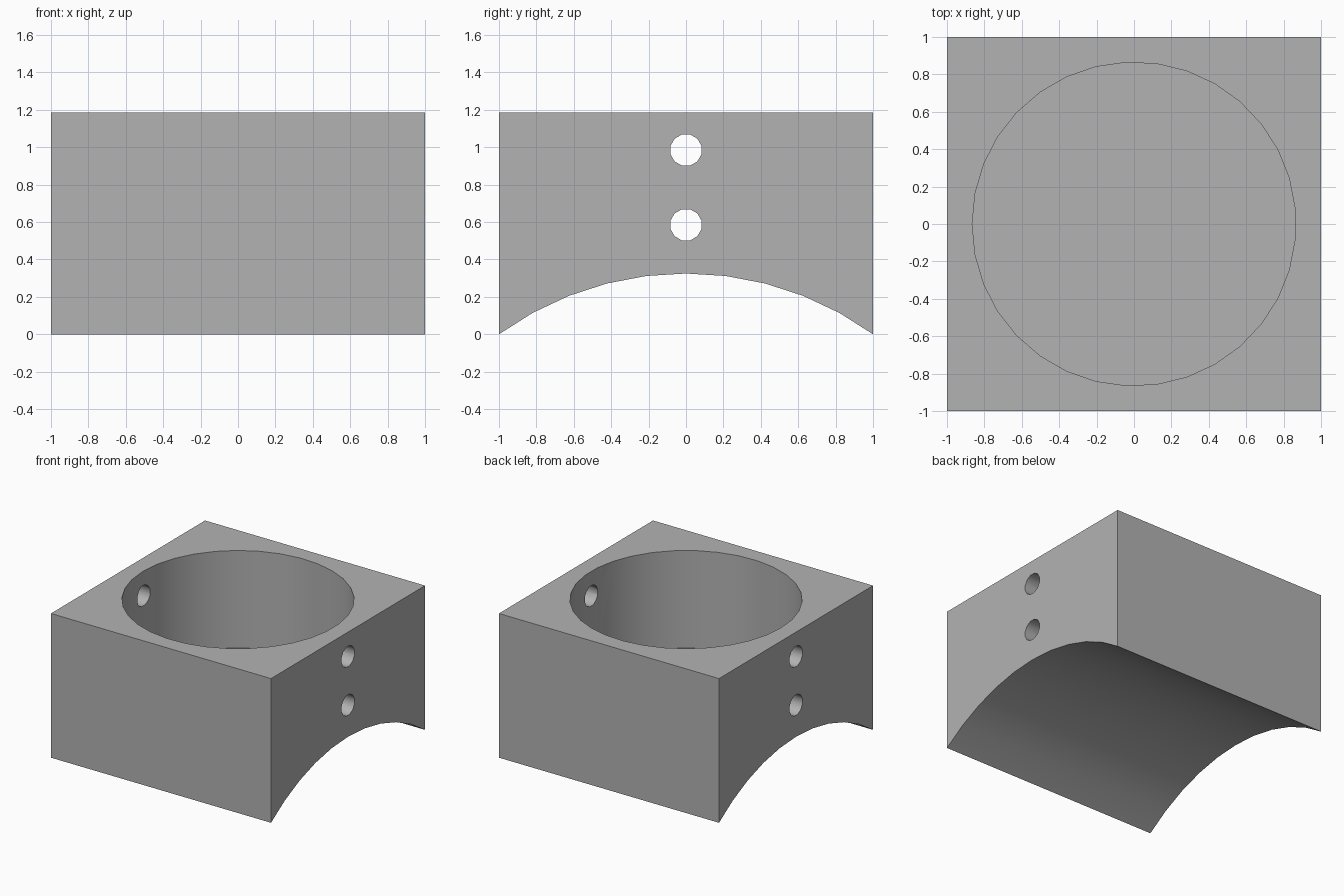
import bpy, bmesh
from math import sin, cos, pi, radians
from mathutils import Vector

if "Cube" in bpy.data.objects:
    bpy.data.objects.remove(bpy.data.objects["Cube"])

HEIGHT = 1.185
ARCH_RADIUS = 1.701

grey = bpy.data.materials.new("plain grey")
grey.use_nodes = True
colour = (0.45, 0.45, 0.45, 1)
grey.diffuse_color = colour
grey.node_tree.nodes["Principled BSDF"].inputs["Base Color"].default_value = colour


def prism(name, points, sweep):
    """Solid made by sweeping a closed outline along a vector."""
    bm = bmesh.new()
    face = bm.faces.new([bm.verts.new(p) for p in points])
    ext = bmesh.ops.extrude_face_region(bm, geom=[face])
    moved = [v for v in ext["geom"] if isinstance(v, bmesh.types.BMVert)]
    bmesh.ops.translate(bm, verts=moved, vec=Vector(sweep))
    bmesh.ops.recalc_face_normals(bm, faces=bm.faces)
    mesh = bpy.data.meshes.new(name)
    bm.to_mesh(mesh)
    bm.free()
    mesh.materials.append(grey)
    obj = bpy.data.objects.new(name, mesh)
    bpy.context.collection.objects.link(obj)
    return obj


def ring(radius, sides, start=0.0):
    return [(radius * cos(start + 2 * pi * i / sides),
             radius * sin(start + 2 * pi * i / sides)) for i in range(sides)]


# Block with an arched underside, swept from right to left
arch = [radians(7.2 * i) for i in range(-5, 6)]
drop = ARCH_RADIUS * cos(radians(36))
outline = [(-1, ARCH_RADIUS * sin(a), ARCH_RADIUS * cos(a) - drop) for a in arch]
outline += [(-1, 1, HEIGHT), (-1, -1, HEIGHT)]
block = prism("saddle_block", outline, (2, 0, 0))

# Round pocket from the top, and two cross holes through the side walls
cutters = [prism("pocket_cutter", [(x, y, HEIGHT - 0.8) for x, y in ring(0.865, 33, pi)], (0, 0, 1))]
for z in (0.585, 0.985):
    cutters.append(prism("hole_cutter", [(-1.2, y, z + h) for y, h in ring(0.086, 12, pi / 12)], (2.4, 0, 0)))

bpy.ops.object.select_all(action="DESELECT")
block.select_set(True)
bpy.context.view_layer.objects.active = block
for cutter in cutters:
    cutter.hide_render = True
    cut = block.modifiers.new("cut", "BOOLEAN")
    cut.operation = "DIFFERENCE"
    cut.solver = "EXACT"
    cut.object = cutter
    bpy.ops.object.modifier_apply(modifier=cut.name)
    bpy.data.objects.remove(cutter)

# Smooth curved walls, sharp rims
bpy.ops.object.shade_smooth_by_angle(angle=radians(31))
